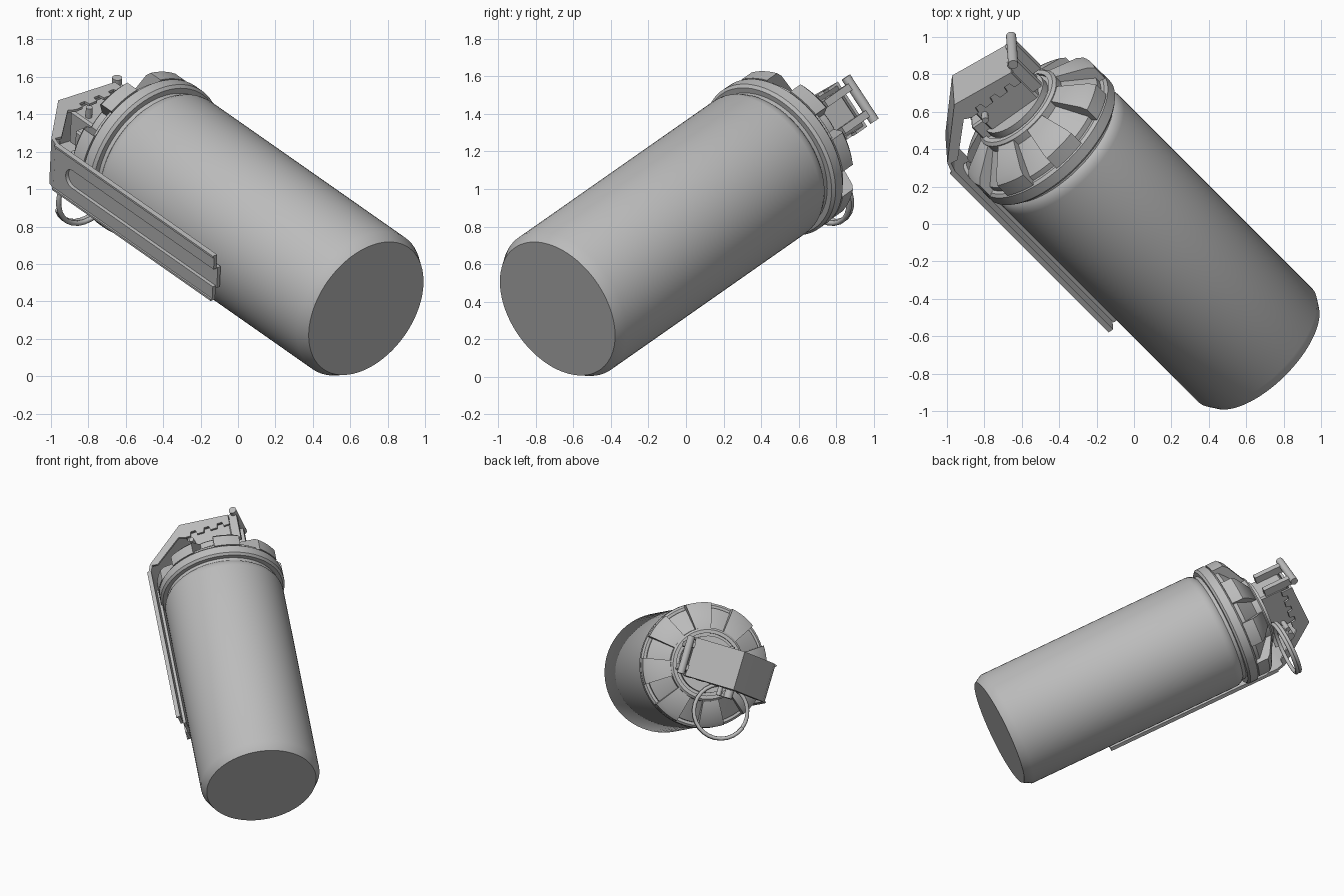
import bpy, bmesh, math
from mathutils import Matrix, Vector

if "Cube" in bpy.data.objects:
    bpy.data.objects.remove(bpy.data.objects["Cube"])

# Local frame: z along the canister, x towards the lever, y across the lever
d = Vector((-0.634, 0.634, 0.444)).normalized()
n = Vector((-1, -1, 0)).normalized()
u = d.cross(n)
a = math.radians(21)
ex = n * math.cos(a) - u * math.sin(a)
ey = d.cross(ex)
FRAME = Matrix((ex, ey, d)).transposed().to_4x4()
FRAME.translation = Vector((0.685, -0.685, 0.362))

grey = bpy.data.materials.new("plain grey")
grey.diffuse_color = (0.5, 0.5, 0.5, 1)
grey.use_nodes = True
grey.node_tree.nodes["Principled BSDF"].inputs["Base Color"].default_value = grey.diffuse_color


def finish(bm, name, angle=30):
    bmesh.ops.recalc_face_normals(bm, faces=bm.faces)
    me = bpy.data.meshes.new(name)
    bm.to_mesh(me)
    bm.free()
    me.transform(FRAME)
    me.materials.append(grey)
    me.polygons.foreach_set("use_smooth", [True] * len(me.polygons))
    me.set_sharp_from_angle(angle=math.radians(angle))
    ob = bpy.data.objects.new(name, me)
    bpy.context.collection.objects.link(ob)
    return ob


def lathe(name, prof, seg=72):
    """Spin an (r, z) profile that starts and ends on the axis."""
    bm = bmesh.new()
    vs = [bm.verts.new((r, 0, z)) for r, z in prof]
    es = [bm.edges.new(p) for p in zip(vs, vs[1:])]
    bmesh.ops.spin(bm, geom=vs + es, cent=(0, 0, 0), axis=(0, 0, 1),
                   angle=math.tau, steps=seg, use_merge=True)
    bmesh.ops.remove_doubles(bm, verts=bm.verts, dist=1e-5)
    return finish(bm, name)


def prism(name, pts, vec):
    """Extrude a flat outline along vec."""
    bm = bmesh.new()
    f = bm.faces.new([bm.verts.new(p) for p in pts])
    r = bmesh.ops.extrude_face_region(bm, geom=[f], use_keep_orig=True)
    bmesh.ops.translate(bm, vec=vec, verts=[v for v in r["geom"] if isinstance(v, bmesh.types.BMVert)])
    return finish(bm, name)


def box(name, lo, hi, bevel=0.0):
    bm = bmesh.new()
    bmesh.ops.create_cube(bm, size=1)
    for v in bm.verts:
        v.co = [l + (c + 0.5) * (h - l) for c, l, h in zip(v.co, lo, hi)]
    if bevel:
        bmesh.ops.bevel(bm, geom=bm.edges[:], offset=bevel, segments=1, affect='EDGES')
    return finish(bm, name)


def rod(name, p, q, r, seg=20):
    bm = bmesh.new()
    p, q = Vector(p), Vector(q)
    m = Matrix.Translation((p + q) / 2) @ (q - p).to_track_quat('Z', 'Y').to_matrix().to_4x4()
    bmesh.ops.create_cone(bm, cap_ends=True, segments=seg, radius1=r, radius2=r,
                          depth=(q - p).length, matrix=m)
    return finish(bm, name)


def ring(name, c, R, r, start=0.0, sweep=math.tau, rise=0.0):
    """Wire loop around the local z axis, with capped ends."""
    bm = bmesh.new()
    N, K, loops = 48, 10, []
    for i in range(N + 1):
        t = start + sweep * i / N
        loops.append([bm.verts.new((c[0] + (R + r * math.cos(k * math.tau / K)) * math.cos(t),
                                    c[1] + (R + r * math.cos(k * math.tau / K)) * math.sin(t),
                                    c[2] + rise * i / N + r * math.sin(k * math.tau / K)))
                      for k in range(K)])
    for A, B in zip(loops, loops[1:]):
        for k in range(K):
            bm.faces.new((A[k], A[(k + 1) % K], B[(k + 1) % K], B[k]))
    bm.faces.new(loops[0])
    bm.faces.new(loops[-1])
    return finish(bm, name, 50)


# Canister with chamfered base and rounded shoulder
lathe("canister", [(0, 0), (0.397, 0), (0.43, 0.06), (0.43, 1.69), (0.427, 1.715),
                   (0.415, 1.74), (0.405, 1.75), (0.405, 1.80), (0, 1.80)])
# Crimped collar
lathe("collar", [(0, 1.775), (0.435, 1.775), (0.45, 1.79), (0.45, 1.85), (0.435, 1.865), (0, 1.865)])
# Conical cap under the teeth
lathe("cap", [(0, 1.85), (0.415, 1.85), (0.415, 1.895), (0.385, 1.92), (0.26, 2.02), (0, 2.02)])

# Castellated teeth around the cap
TEETH = 8
prof = [(0.25, 1.86), (0.45, 1.86), (0.45, 1.945), (0.42, 1.975), (0.27, 2.055), (0.25, 2.055)]
bm = bmesh.new()
for i in range(TEETH):
    mid, half = math.tau * (i + 0.5) / TEETH, math.tau / TEETH * 0.27
    rows = []
    for s in range(7):
        t = mid + half * (s / 3 - 1)
        rows.append([bm.verts.new((r * math.cos(t), r * math.sin(t), z)) for r, z in prof])
    for A, B in zip(rows, rows[1:]):
        for k in range(len(prof)):
            j = (k + 1) % len(prof)
            bm.faces.new((A[k], A[j], B[j], B[k]))
    bm.faces.new(rows[0])
    bm.faces.new(rows[-1])
finish(bm, "cap_teeth")

# Neck with a raised rim
lathe("neck", [(0, 2.0), (0.265, 2.0), (0.265, 2.06), (0.25, 2.075), (0.225, 2.075),
               (0.225, 2.06), (0.205, 2.06), (0.205, 2.10), (0, 2.10)], 48)
# Fuze housing
box("fuze_housing", (-0.17, -0.105, 2.06), (0.16, 0.105, 2.31), 0.012)
box("housing_foot", (0.12, -0.08, 2.04), (0.24, 0.08, 2.17), 0.01)

# Lever strap with an open-ended slot and a sunken channel behind it
W, S, E = 0.137, 0.055, 1.90
arc = [(S * math.cos(k * math.pi / 12), E + S * math.sin(k * math.pi / 12)) for k in range(13)]
outline = [(-W, 0.71), (-W, 2.05), (W, 2.05), (W, 0.71), (S, 0.71)] + arc + [(-S, 0.71)]
prism("lever_strap", [(0.456, y, z) for y, z in outline], (0.02, 0, 0))
chan = [(-S - 0.01, 0.70), (S + 0.01, 0.70)] + [(y * 1.18, E + (z - E) * 1.18) for y, z in arc]
prism("lever_channel", [(0.436, y, z) for y, z in chan], (0.02, 0, 0))
for s in (-1, 1):
    box("lever_edge", (0.456, s * W - 0.006, 0.71), (0.486, s * W + 0.006, 2.05))

# Lever bracket bent over the fuze
bent = [(0.476, 2.045), (0.455, 2.11), (0.19, 2.375), (-0.17, 2.335),
        (-0.17, 2.315), (0.182, 2.353), (0.438, 2.10), (0.456, 2.045)]
prism("lever_bracket", [(x, -0.143, z) for x, z in bent], (0, 0.286, 0))
# Scalloped side flanges of the bracket
flange = [(0.45, 2.10), (0.187, 2.365), (-0.17, 2.325), (-0.17, 2.25)]
for cx in (-0.10, 0.0, 0.10):
    flange += [(cx - 0.025, 2.25), (cx - 0.018, 2.285), (cx + 0.018, 2.285), (cx + 0.025, 2.25)]
flange += [(0.17, 2.25), (0.21, 2.27), (0.40, 2.09)]
for y in (-0.143, 0.128):
    prism("bracket_flange", [(x, y, z) for x, z in flange], (0, 0.015, 0))

# Hinge bar with its support arms
rod("hinge_bar", (-0.21, -0.14, 2.365), (-0.21, 0.14, 2.365), 0.027)
for s in (-1, 1):
    box("hinge_arm", (-0.225, s * 0.085 - 0.02, 2.14), (-0.165, s * 0.085 + 0.02, 2.36))

# Safety pin and pull ring
rod("safety_pin", (0.12, -0.20, 2.20), (0.12, 0.165, 2.20), 0.018)
rod("pin_head", (0.19, -0.20, 2.20), (0.19, -0.10, 2.20), 0.032)
ring("pull_ring", (0.18, -0.30, 2.10), 0.195, 0.014, math.radians(60), math.radians(640), 0.04)
ring("pin_eye", (0.16, -0.155, 2.19), 0.035, 0.012)
